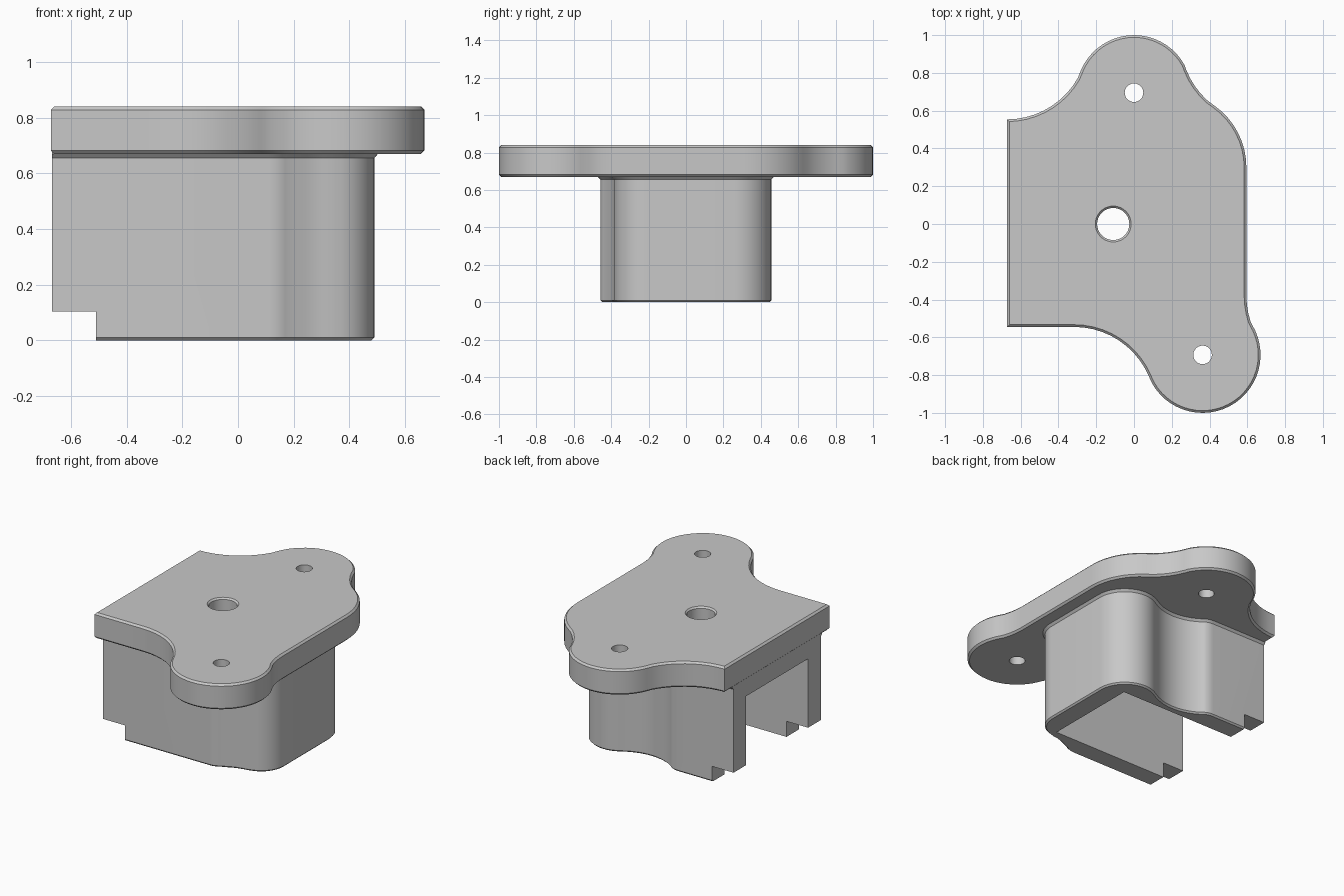
import bpy, bmesh
from math import radians, cos, sin, ceil
from mathutils import Vector

cube = bpy.data.objects.get("Cube")
if cube:
    bpy.data.objects.remove(cube, do_unlink=True)

grey = bpy.data.materials.new("plain grey")
grey.use_nodes = True
colour = (0.58, 0.58, 0.58, 1)
grey.diffuse_color = colour
grey.node_tree.nodes["Principled BSDF"].inputs["Base Color"].default_value = colour

BACK_BOLT = (0, 0.695)
FRONT_BOLT = (0.363, -0.693)
BORE = (-0.11, 0)


def arc(centre, r, start, end):
    """Points along an arc, angles in degrees."""
    n = max(3, ceil(abs(end - start) / 7))
    angles = [radians(start + (end - start) * i / n) for i in range(n + 1)]
    return [(centre[0] + r * cos(a), centre[1] + r * sin(a)) for a in angles]


def join(*pieces):
    """Chain arcs and corner points, merging the shared tangent points."""
    path = []
    for piece in pieces:
        if path and (Vector(piece[0]) - Vector(path[-1])).length < 0.015:
            piece = piece[1:]
        path += piece
    return path


def inset(outline, distance):
    """Offset a counter-clockwise outline inwards with mitred corners."""
    pts = [Vector(p) for p in outline]
    result = []
    for i, p in enumerate(pts):
        a = (p - pts[i - 1]).normalized()
        b = (pts[(i + 1) % len(pts)] - p).normalized()
        normal = Vector((-a.y - b.y, a.x + b.x))
        result.append(p + normal * distance / (1 + a.dot(b)))
    return result


def prism(name, outline, levels):
    """Stack the outline at each (height, inset) level and cap both ends."""
    bm = bmesh.new()
    rings = [[bm.verts.new((p[0], p[1], z)) for p in inset(outline, d)]
             for z, d in levels]
    bm.faces.new(rings[0][::-1])
    bm.faces.new(rings[-1])
    for low, high in zip(rings, rings[1:]):
        for i in range(len(low)):
            bm.faces.new((low[i - 1], low[i], high[i], high[i - 1]))
    mesh = bpy.data.meshes.new(name)
    bm.to_mesh(mesh)
    bm.free()
    mesh.materials.append(grey)
    ob = bpy.data.objects.new(name, mesh)
    bpy.context.collection.objects.link(ob)
    return ob


def box(name, x0, x1, y, z0, z1):
    corners = [(x0, -y), (x1, -y), (x1, y), (x0, y)]
    return prism(name, corners, [(z0, 0), (z1, 0)])


def cylinder(name, centre, r, levels):
    return prism(name, arc(centre, r, 0, 360)[:-1], levels)


def cut(ob, cutter):
    cutter.hide_render = True
    mod = ob.modifiers.new("cut", "BOOLEAN")
    mod.operation = "DIFFERENCE"
    mod.solver = "EXACT"
    mod.object = cutter
    bpy.context.view_layer.objects.active = ob
    bpy.ops.object.modifier_apply(modifier=mod.name)
    bpy.data.objects.remove(cutter, do_unlink=True)


def shade(ob):
    bpy.ops.object.select_all(action="DESELECT")
    ob.select_set(True)
    bpy.context.view_layer.objects.active = ob
    bpy.ops.object.shade_smooth_by_angle(angle=radians(30))


# Mounting flange with two bolt lobes and chamfered rims
flange_outline = join(
    [(-0.672, -0.545)],
    arc((-0.317, -0.975), 0.43, 90, 22.8),
    arc(FRONT_BOLT, 0.307, 202.8, 385),
    arc((1.025, -0.38), 0.43, 205, 180),
    arc((0.195, 0.3), 0.4, 0, 54.4),
    arc((0.677, 0.973), 0.43, 234.4, 202),
    arc(BACK_BOLT, 0.305, 22, 157),
    arc((-0.672, 0.984), 0.43, 337, 270),
)
flange = prism("mounting_flange", flange_outline,
               [(0.67, 0.012), (0.682, 0), (0.828, 0), (0.84, 0.012)])
for bolt in (FRONT_BOLT, BACK_BOLT):
    cut(flange, cylinder("bolt_cutter", bolt, 0.049, [(0.5, 0), (1, 0)]))

# Housing body, relieved around both bolts and flared under the flange
body_outline = join(
    [(-0.7, -0.458)],
    arc((0.11, -0.338), 0.12, 270, 305.5),
    arc(FRONT_BOLT, 0.31, 125.5, 94.8),
    arc((0.32, -0.212), 0.17, 274.8, 360),
    arc((0.29, 0.256), 0.2, 0, 123),
    arc(BACK_BOLT, 0.325, 303, 234.7),
    arc((-0.258, 0.336), 0.12, 54.7, 90),
    [(-0.7, 0.456)],
)
body = prism("housing_body", body_outline,
             [(0, 0.01), (0.01, 0), (0.655, 0), (0.67, -0.013), (0.69, -0.013)])

# Trimmed end, open cavity and end notch
cut(body, box("end_cutter", -1, -0.668, 0.8, -0.1, 1))
cut(body, box("cavity_cutter", -1, 0.353, 0.325, -0.1, 0.56))
cut(body, box("notch_cutter", -1, -0.51, 0.8, -0.1, 0.103))

# Countersunk bore through flange and body
for part in (flange, body):
    cut(part, cylinder("bore_cutter", BORE, 0.085,
                       [(0.4, 0), (0.83, 0), (0.86, -0.03)]))
    shade(part)
